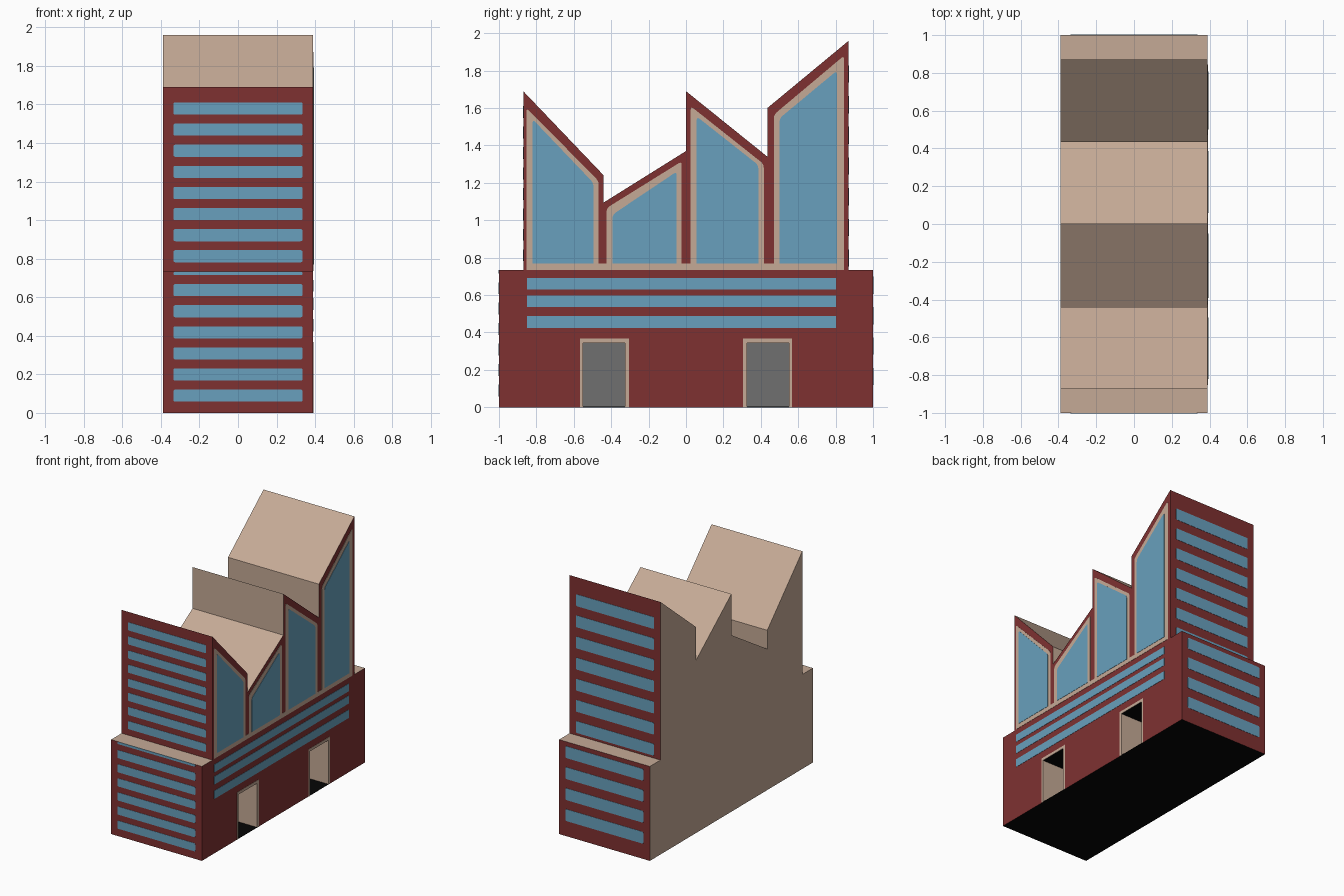
import bpy, bmesh
from mathutils import Vector

if "Cube" in bpy.data.objects:
    bpy.data.objects.remove(bpy.data.objects["Cube"])

HX = 0.39          # half width
DOOR_X = 0.14      # depth plane of the door recesses


def mat(name, r, g, b):
    lin = [((c / 255 + 0.055) / 1.055) ** 2.4 for c in (r, g, b)]
    m = bpy.data.materials.new(name)
    m.diffuse_color = (*lin, 1)
    m.use_nodes = True
    m.node_tree.nodes["Principled BSDF"].inputs["Base Color"].default_value = m.diffuse_color
    return m


RED = mat("brick red", 127, 49, 49)
BEIGE = mat("beige stone", 197, 170, 150)
GLASS = mat("window blue", 104, 160, 189)
GRAY = mat("door gray", 112, 112, 112)
BLACK = mat("black", 5, 5, 5)


def finish(bm, name, mats):
    bmesh.ops.recalc_face_normals(bm, faces=bm.faces)
    me = bpy.data.meshes.new(name)
    bm.to_mesh(me)
    bm.free()
    for m in mats:
        me.materials.append(m)
    ob = bpy.data.objects.new(name, me)
    bpy.context.collection.objects.link(ob)
    return ob


def prism(bm, pts, place, a, b):
    """Extrude a 2D outline between offsets a and b; place(u, v, d) gives 3D."""
    lo = [bm.verts.new(place(u, v, a)) for u, v in pts]
    hi = [bm.verts.new(place(u, v, b)) for u, v in pts]
    bm.faces.new(lo)
    bm.faces.new(hi)
    n = len(pts)
    for i in range(n):
        j = (i + 1) % n
        bm.faces.new((lo[i], lo[j], hi[j], hi[i]))


def rounded(pts, r):
    """Round the corners of a 2D outline."""
    out = []
    n = len(pts)
    for i in range(n):
        p, c, q = (Vector(pts[(i + k) % n]) for k in (-1, 0, 1))
        s = c + (p - c).normalized() * r
        e = c + (q - c).normalized() * r
        for t in (0, 0.33, 0.67, 1):
            out.append(tuple(s * (1 - t) ** 2 + c * 2 * t * (1 - t) + e * t * t))
    return out


def rect(u0, u1, v0, v1):
    return [(u0, v0), (u1, v0), (u1, v1), (u0, v1)]


def side(y, z, d):
    return (d, y, z)


# Building body: one side profile, the right-hand slab has door notches
upper = [(1, 0), (1, 0.733), (0.87, 0.733), (0.87, 1.96), (0.435, 1.60),
         (0.435, 1.34), (0, 1.69), (0, 1.37), (-0.44, 1.095), (-0.44, 1.24),
         (-0.87, 1.69), (-0.87, 0.733), (-1, 0.733), (-1, 0)]
D0, D1, DH = 0.325, 0.551, 0.345
notches = [(-D1, 0), (-D1, DH), (-D0, DH), (-D0, 0),
           (D0, 0), (D0, DH), (D1, DH), (D1, 0)]


def paint(ob, right_index):
    for f in ob.data.polygons:
        n, c = f.normal, f.center
        if n.x > 0.5:
            f.material_index = right_index
        elif n.z < -0.5:
            f.material_index = 3
        elif abs(n.y) > 0.99 and abs(c.y) > 0.8:
            f.material_index = 0
        else:
            f.material_index = 1


mats = [RED, BEIGE, GRAY, BLACK]
bm = bmesh.new()
prism(bm, upper, side, -HX, DOOR_X)
paint(finish(bm, "building_left_part", mats), 2)

bm = bmesh.new()
prism(bm, upper + notches, side, DOOR_X, HX)
ob = finish(bm, "building_right_part", mats)
paint(ob, 0)
# drop the hidden inner cap so the doors show the gray back
bm = bmesh.new()
bm.from_mesh(ob.data)
bmesh.ops.delete(bm, geom=[f for f in bm.faces if f.normal.x < -0.5],
                 context='FACES_ONLY')
bm.to_mesh(ob.data)
bm.free()

# Door floors and door frames
floors, frames = bmesh.new(), bmesh.new()
for s in (-1, 1):
    prism(floors, [(s * y, z) for y, z in rect(D0, D1, 0, 0.003)], side, DOOR_X, HX)
    frame = [(0.305, 0), (0.305, 0.367), (0.568, 0.367), (0.568, 0),
             (D1, 0), (D1, DH), (D0, DH), (D0, 0)]
    prism(frames, [(s * y, z) for y, z in frame], side, HX - 0.001, HX + 0.002)
finish(floors, "door_floors", [BLACK])
finish(frames, "door_frames", [BEIGE])

# Tall side windows: (y0, y1, top0, top1) for trim, then for glass
panes = [((-0.853, -0.467, 1.60, 1.21), (-0.82, -0.495, 1.54, 1.20)),
         ((-0.425, -0.023, 1.065, 1.315), (-0.393, -0.05, 1.03, 1.26)),
         ((0.025, 0.416, 1.61, 1.30), (0.057, 0.387, 1.555, 1.295)),
         ((0.47, 0.845, 1.565, 1.88), (0.50, 0.807, 1.545, 1.80))]
trim, glass = bmesh.new(), bmesh.new()
prism(trim, rect(-0.853, 0.845, 0.735, 0.769), side, HX - 0.001, HX + 0.002)
for bm, k, d in ((trim, 0, 0.002), (glass, 1, 0.004)):
    for pane in panes:
        y0, y1, t0, t1 = pane[k]
        top = rounded([(y0, 0.769), (y1, 0.769), (y1, t1), (y0, t0)], 0.02)[8:]
        prism(bm, [(y0, 0.769), (y1, 0.769)] + top, side, HX - 0.001, HX + d)
finish(trim, "side_window_trim", [BEIGE])
finish(glass, "side_window_glass", [GLASS])

# Long window bands on the right side
bm = bmesh.new()
for z0, z1 in ((0.423, 0.487), (0.535, 0.597), (0.63, 0.69)):
    prism(bm, rect(-0.85, 0.803, z0, z1), side, HX - 0.001, HX + 0.002)
finish(bm, "side_window_bands", [GLASS])


# Window strips on the front and back walls
def strips(name, wall_y, z0, step, count, height, zmax):
    s = 1 if wall_y > 0 else -1
    bm = bmesh.new()
    for i in range(count):
        z = z0 + i * step
        outline = rounded(rect(-0.335, 0.335, z, min(z + height, zmax)), 0.01)
        prism(bm, outline, lambda x, v, d: (x, wall_y + s * d, v), -0.001, 0.002)
    finish(bm, name, [GLASS])


strips("front_lower_windows", -1, 0.058, 0.1095, 7, 0.063, 0.733)
strips("front_upper_windows", -0.87, 0.781, 0.1095, 8, 0.063, 1.69)
strips("back_lower_windows", 1, 0.118, 0.163, 4, 0.092, 0.733)
strips("back_upper_windows", 0.87, 0.752, 0.164, 7, 0.092, 1.96)
